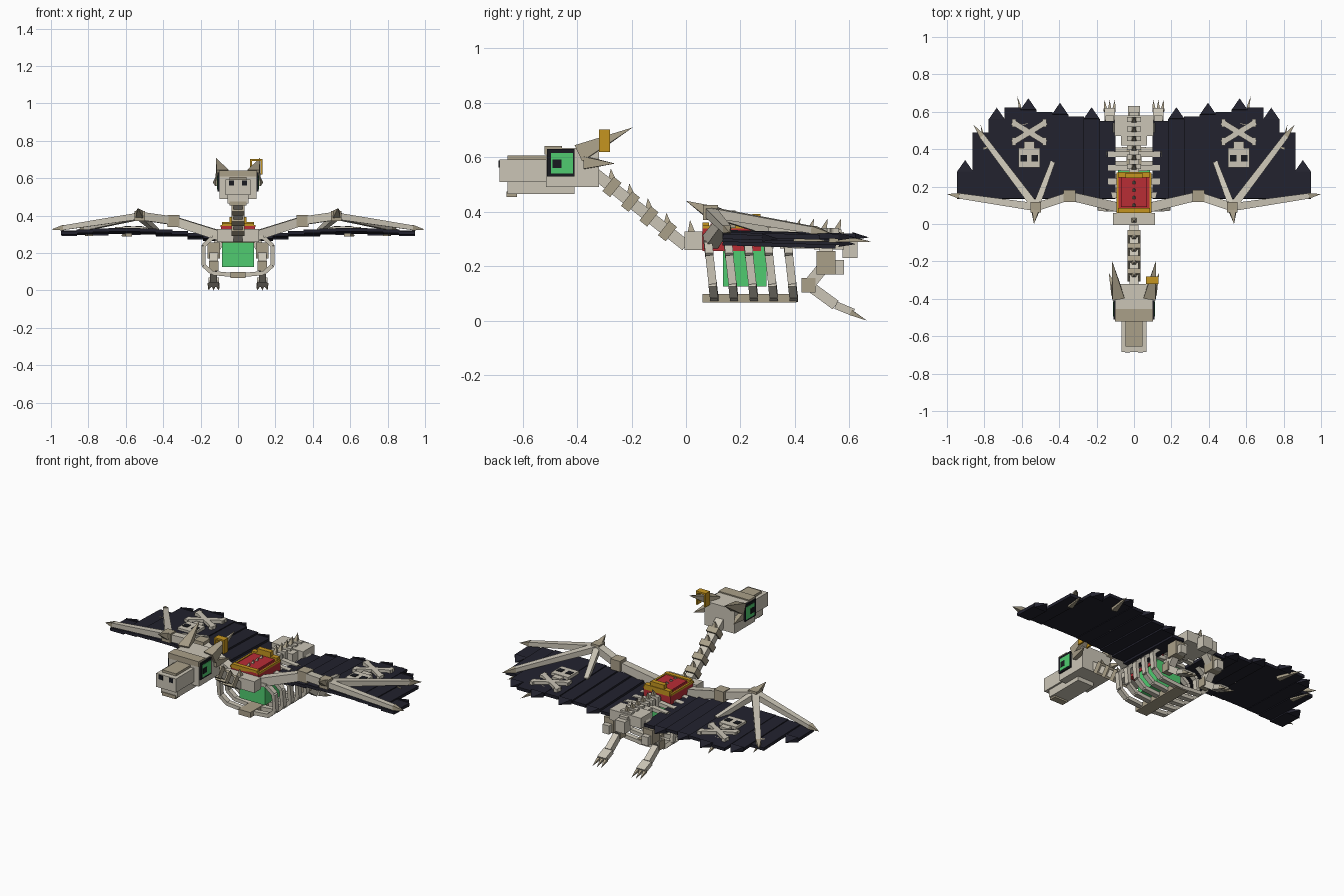
import bpy
import bmesh
from math import cos, sin, pi, copysign
from mathutils import Vector

if "Cube" in bpy.data.objects:
    bpy.data.objects.remove(bpy.data.objects["Cube"])


def material(name, red, green, blue):
    mat = bpy.data.materials.new(name)
    mat.use_nodes = True
    mat.diffuse_color = (red, green, blue, 1)
    shader = next(node for node in mat.node_tree.nodes if node.type == "BSDF_PRINCIPLED")
    shader.inputs["Base Color"].default_value = mat.diffuse_color
    return mat


BONE = material("pale bone", .6, .56, .47)
TAN = material("tan bone", .4, .35, .25)
DARK = material("dark membrane", .016, .016, .027)
BLACK = material("eye black", .009, .01, .014)
GREEN = material("glowing green", .08, .6, .16)
RED = material("saddle red", .48, .026, .036)
GOLD = material("gold", .56, .3, .014)
UP, BACK = Vector((0, 0, 1)), Vector((0, 1, 0))


def beam(name, mat, start, end, width, height=None, taper=1, ref=UP):
    """Four-sided bar from start to end; the far end is scaled by taper."""
    start, end = Vector(start), Vector(end)
    along = (end - start).normalized()
    side = along.cross(ref).normalized()
    over = side.cross(along)
    bm = bmesh.new()
    bmesh.ops.create_cube(bm, size=1)
    for vert in bm.verts:
        u, v, w = vert.co
        t = w + .5
        offset = side * u * width + over * v * (height or width)
        vert.co = start.lerp(end, t) + offset * (1 + (taper - 1) * t)
    bmesh.ops.remove_doubles(bm, verts=bm.verts, dist=.0001)
    bmesh.ops.recalc_face_normals(bm, faces=bm.faces)
    mesh = bpy.data.meshes.new(name)
    bm.to_mesh(mesh)
    bm.free()
    mesh.materials.append(mat)
    bpy.context.collection.objects.link(bpy.data.objects.new(name, mesh))


def spike(name, start, end, width, height=None, mat=TAN):
    beam(name, mat, start, end, width, height, taper=0)


def box(name, mat, width, front, back, bottom, top, x=0):
    middle = (bottom + top) / 2
    beam(name, mat, (x, front, middle), (x, back, middle), width, top - bottom)


def knuckle(name, mat, center, size):
    half = BACK * size / 2
    beam(name, mat, center - half, center + half, size)


# Head
box("cranium", BONE, width=.2, front=-.515, back=-.32, bottom=.49, top=.635)
box("brow", TAN, width=.204, front=-.52, back=-.455, bottom=.61, top=.642)
box("snout", BONE, width=.132, front=-.685, back=-.51, bottom=.51, top=.592)
box("snout_ridge", TAN, width=.09, front=-.655, back=-.515, bottom=.59, top=.606)
box("lower_jaw", BONE, width=.11, front=-.655, back=-.41, bottom=.465, top=.512)
box("chin", TAN, width=.09, front=-.66, back=-.62, bottom=.455, top=.475)

for side in (1, -1):
    cheek = side * .104
    box("nostril", BLACK, width=.026, front=-.688, back=-.68, bottom=.562, top=.588, x=side * .034)
    box("eye_socket", BLACK, width=.01, front=-.51, back=-.41, bottom=.53, top=.63, x=cheek)
    box("eye", GREEN, width=.014, front=-.495, back=-.415, bottom=.54, top=.615, x=cheek)
    box("pupil", BLACK, width=.018, front=-.49, back=-.457, bottom=.56, top=.592, x=cheek)
    spike("horn", (side * .085, -.39, .615), (side * .118, -.195, .71), width=.065)
    spike("cheek_horn", (side * .1, -.37, .58), (side * .135, -.26, .577), width=.045)

# Gold ring around the left horn
for side in (1, -1):
    box("horn_ring_post", GOLD, width=.01, front=-.32, back=-.28, bottom=.62, top=.7, x=.098 + side * .028)
box("horn_ring_top", GOLD, width=.066, front=-.32, back=-.28, bottom=.693, top=.703, x=.098)

# Neck: evenly spaced vertebrae on a straight slope down to the chest
neck_top, neck_base = Vector((0, -.34, .545)), Vector((0, 0, .275))
neck_slope = (neck_base - neck_top).normalized()
beam("neck", BONE, neck_top, neck_base, width=.05, height=.042)
for step in range(1, 5):
    joint = neck_top.lerp(neck_base, step / 5)
    crown = joint + UP * .025
    beam("neck_vertebra", TAN, joint - neck_slope * .018, joint + neck_slope * .018, width=.067)
    spike("neck_spike", crown, crown + UP * .042 - BACK * .004, width=.03)

# Trunk
box("chest_block", BONE, width=.224, front=-.005, back=.06, bottom=.26, top=.328)
box("spine", BONE, width=.052, front=.05, back=.6, bottom=.27, top=.315)
box("sternum", TAN, width=.08, front=.06, back=.405, bottom=.066, top=.098)
box("glowing_core", GREEN, width=.17, front=.135, back=.295, bottom=.125, top=.275)
box("pelvis", BONE, width=.21, front=.47, back=.58, bottom=.262, top=.325)
box("pelvis_front", BONE, width=.14, front=.42, back=.47, bottom=.265, top=.32)
box("tail_stub", BONE, width=.064, front=.575, back=.63, bottom=.23, top=.3)
spike("chest_spike", (0, .02, .32), (0, .015, .37), width=.03)
for step in range(6):
    front = .295 + step * .05
    crown = Vector((0, front + .01, .33))
    box("vertebra", BONE, width=.074, front=front, back=front + .026, bottom=.265, top=.335)
    spike("spine_spike", crown, crown + UP * .045 + BACK * .015, width=.026)

# Saddle
box("saddle", RED, width=.18, front=.06, back=.275, bottom=.255, top=.345)
box("saddle_seat", RED, width=.14, front=.09, back=.25, bottom=.34, top=.356)
box("saddle_back", GOLD, width=.17, front=.248, back=.278, bottom=.335, top=.366)
box("saddle_crest", GOLD, width=.09, front=.245, back=.274, bottom=.36, top=.392)
box("saddle_front", GOLD, width=.17, front=.06, back=.085, bottom=.335, top=.36)
for side in (1, -1):
    box("saddle_trim", GOLD, width=.012, front=.06, back=.275, bottom=.338, top=.35, x=side * .088)
for step in range(4):
    crown = Vector((0, .1 + step * .04, .35))
    spike("saddle_spike", crown, crown + UP * .022 + BACK * .01, width=.02)


def rounded(value):
    return copysign(abs(value) ** .6, value)


def rib_point(side, front, step):
    """Point on a squarish half loop, leaning back towards its lower end."""
    angle = pi / 2 - pi * step / 5
    drop = rounded(sin(angle))
    return Vector((side * .19 * rounded(cos(angle)), front + .012 * (1 - drop), .187 + .107 * drop))


# Ribs
for side in (1, -1):
    for rib in range(5):
        points = [rib_point(side, .08 + rib * .073, step) for step in range(6)]
        for start, end in zip(points, points[1:]):
            beam("rib", BONE, start, end, width=.022, height=.03, ref=BACK)

# Legs
for side in (1, -1):
    x = side * .13
    hip, knee = Vector((x, .515, .21)), Vector((x, .45, .13))
    ankle, toes = Vector((x, .55, .057)), Vector((x, .615, .03))
    box("hip", TAN, width=.066, front=.48, back=.55, bottom=.17, top=.255, x=x)
    box("hip_back", BONE, width=.044, front=.55, back=.58, bottom=.17, top=.222, x=x)
    beam("hip_link", BONE, (side * .085, .515, .28), hip, width=.05)
    beam("thigh", BONE, hip, knee, width=.044)
    knuckle("knee", TAN, knee, size=.052)
    beam("shin", BONE, knee, ankle, width=.038)
    beam("foot", BONE, ankle, toes, width=.055, height=.028)
    for spread in (-1, 0, 1):
        root = toes + Vector((spread * .022, -.01, 0))
        spike("toe_claw", root, root + Vector((spread * .006, .06, -.03)), width=.02)

# Wing arms and finger bones
for side in (1, -1):
    shoulder, elbow = Vector((side * .09, .09, .29)), Vector((side * .345, .15, .372))
    wrist = Vector((side * .525, .09, .398))
    beam("upper_arm", BONE, shoulder, elbow, width=.052, taper=.9)
    beam("forearm", BONE, elbow, wrist, width=.044)
    knuckle("elbow", TAN, elbow, size=.064)
    knuckle("wrist", TAN, wrist, size=.055)
    spike("wrist_claw", wrist, (side * .535, 0, .44), width=.05)
    for tip in (Vector((side, .16, .325)), Vector((side * .858, .53, .322))):
        joint = wrist.lerp(tip, .86)
        beam("finger", BONE, wrist, joint, width=.042, height=.036, taper=.7)
        spike("finger_tip", joint, tip, width=.03)
    beam("inner_finger", BONE, wrist, (side * .435, .33, .318), width=.036, taper=.7)
    spike("rear_claw", (side * .585, .53, .305), (side * .625, .685, .29), width=.035)
    spike("under_claw", (side * .79, .4, .305), (side * .82, .53, .29), width=.03)

# Wing membrane: arched row of strips, every second one ending in a point
strip_width = .0845
for side in (1, -1):
    for strip in range(10):
        x = side * (.1 + strip_width * (strip + .5))
        height = .325 - .0013 * (strip - 5.5) ** 2
        reach = .55 + .012 * strip if strip < 7 else .56 - .07 * (strip - 7) ** 2
        front = Vector((x, .135, height))
        rear = Vector((x, reach, height - .03 * (reach - .14)))
        beam("membrane_strip", DARK, front, rear, width=strip_width + .004, height=.018)
        if strip % 2:
            spike("membrane_point", rear, rear + BACK * .062 - UP * .005, strip_width, .03, DARK)

# Skull and crossed bones on each wing
for side in (1, -1):
    middle = side * .56
    box("skull", BONE, width=.114, front=.303, back=.405, bottom=.325, top=.342, x=middle)
    box("skull_jaw", BONE, width=.056, front=.4, back=.44, bottom=.322, top=.338, x=middle)
    cross = Vector((middle, .49, .33))
    for tilt in (-1, 1):
        box("skull_eye", BLACK, width=.034, front=.335, back=.37, bottom=.339, top=.345,
            x=middle + tilt * .03)
        arm = Vector((.09, tilt * .055, 0))
        beam("crossed_bone", BONE, cross - arm, cross + arm, width=.03, height=.02)
        for end in (cross - arm * .9, cross + arm * .9):
            beam("crossed_bone_end", BONE, end - BACK * .022, end + BACK * .022, width=.022, height=.02)
